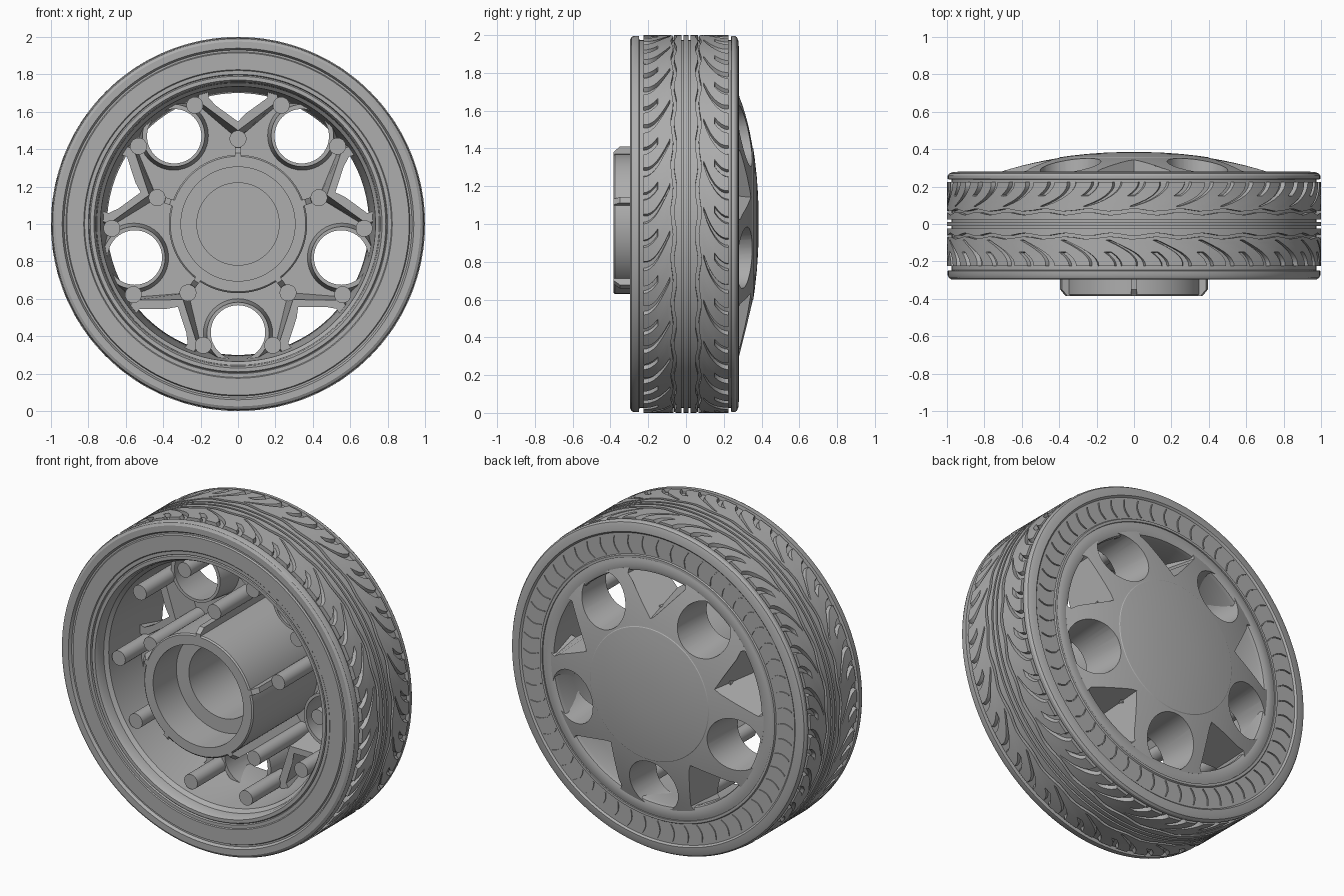
import bpy, bmesh
from math import sin, cos, pi, radians

if "Cube" in bpy.data.objects:
    bpy.data.objects.remove(bpy.data.objects["Cube"], do_unlink=True)

grey = bpy.data.materials.new("plain grey")
grey.use_nodes = True
grey.diffuse_color = (0.42, 0.42, 0.42, 1)
grey.node_tree.nodes["Principled BSDF"].inputs["Base Color"].default_value = grey.diffuse_color
parts = []
SPOKES = [radians(90 + 72 * k) for k in range(5)]
HOLES = [a + radians(36) for a in SPOKES]


def finish(name, bm):
    bmesh.ops.remove_doubles(bm, verts=bm.verts, dist=0.0001)
    loose = [e for e in bm.edges if not e.link_faces]
    bmesh.ops.delete(bm, geom=loose, context='EDGES')
    bmesh.ops.recalc_face_normals(bm, faces=bm.faces)
    mesh = bpy.data.meshes.new(name)
    bm.to_mesh(mesh)
    bm.free()
    mesh.materials.append(grey)
    obj = bpy.data.objects.new(name, mesh)
    bpy.context.collection.objects.link(obj)
    parts.append(obj)
    return obj


def ring(name, cols, rows, point):
    """Closed surface round the axle; point(col, row) gives angle, radius, y."""
    bm = bmesh.new()
    grid = []
    for i in range(cols):
        line = []
        for j in range(rows):
            a, r, y = point(i, j)
            line.append(bm.verts.new((r * cos(a), y, 1 + r * sin(a))))
        grid.append(line)
    for i in range(cols):
        p, q = grid[i], grid[(i + 1) % cols]
        for j in range(rows):
            k = (j + 1) % rows
            bm.faces.new((p[j], p[k], q[k], q[j]))
    return finish(name, bm)


def lathe(name, profile, cols=128):
    return ring(name, cols, len(profile), lambda i, j: (2 * pi * i / cols, *profile[j]))


def loft(name, angles, sections):
    """Solid through (y, outline) sections, outline in (tangent, radius), repeated at angles."""
    bm = bmesh.new()
    for a in angles:
        loops = [[bm.verts.new((t * sin(a) + r * cos(a), y, 1 - t * cos(a) + r * sin(a)))
                  for t, r in pts] for y, pts in sections]
        n = len(loops[0])
        for lo, hi in zip(loops, loops[1:]):
            for k in range(n):
                bm.faces.new((lo[k], lo[(k + 1) % n], hi[(k + 1) % n], hi[k]))
        bm.faces.new(loops[0])
        bm.faces.new(loops[-1][::-1])
    return finish(name, bm)


def circle(t, r, rad, n=40):
    return [(t + rad * cos(2 * pi * k / n), r + rad * sin(2 * pi * k / n)) for k in range(n)]


def wedge(apex, half, corner, base):
    return [(0, apex), (half, corner), (half, base), (-half, base), (-half, corner)]


# Tyre carcass with stepped sidewalls
lathe("tyre", [
    (.79, -.26), (.80, -.285), (.82, -.285), (.825, -.29), (.915, -.29), (.92, -.28),
    (.93, -.28), (.94, -.297), (.975, -.297), (.99, -.288), (.996, -.275), (.996, -.25),
    (.975, -.247), (.975, .237), (.996, .24), (.996, .258), (.988, .27), (.97, .277),
    (.935, .28), (.925, .27), (.80, .27), (.795, .278), (.78, .278), (.77, .2)])

# Rim barrel, tapering towards the back
lathe("rim_barrel", [
    (.80, -.27), (.79, -.282), (.77, -.282), (.76, -.265), (.755, -.22), (.735, -.2),
    (.72, .1), (.70, .25), (.705, .272), (.73, .28), (.765, .275), (.80, .265)])

# Small curved ticks round the back sidewall
span = [k / 6 for k in range(7)]
edge = [(.016 * sin(pi * s), .81 + .1 * s) for s in span]
tick = edge + [(t - .006, r) for t, r in reversed(edge)]
loft("sidewall_ticks", [2 * pi * k / 56 for k in range(56)], [(.265, tick), (.276, tick)])

# Tread shoulders: swept long grooves with short notches between them
PITCHES = 25
cuts = [0, .04, .17, .21, .35, .5, .53, .63, .66, .83]
steps = [0, 0, .1, .13, .25, .37, .5, .53, .64, .76, .88, 1, 1]


def shoulder(side, shift):
    def point(i, j):
        pitch, c = divmod(i, len(cuts))
        s = steps[j]
        u = cuts[c] * (.35 + .65 * s) if c < 4 else cuts[c]
        low = (c in (1, 2) and j > 2) or (c in (6, 7) and j > 6)
        r = .965 if j in (0, len(steps) - 1) else (.978 if low else 1)
        a = 2 * pi * (pitch + u + shift) / PITCHES + .24 * (1 - s) ** 2
        wave = .007 * sin(PITCHES * a) * (1 - s) ** 4
        return a, r, side * (.074 + .151 * s + wave)
    return point


for label, side, shift in (("front", -1, 0), ("back", 1, .5)):
    ring(label + "_tread_shoulder", PITCHES * len(cuts), len(steps), shoulder(side, shift))

    # Wavy inner rib
    def rib(i, j, side=side):
        a = 2 * pi * i / 250
        wave = .007 * sin(PITCHES * a) if j in (2, 3) else 0
        return a, (.965, 1, 1, .965)[j], side * ((.024, .024, .056, .056)[j] + wave)
    ring(label + "_tread_rib", 250, 4, rib)
lathe("centre_tread_rib", [(.965, -.012), (1, -.012), (1, .012), (.965, .012)], 250)

# Domed wheel face with a faint centre cap line
def dome(r):
    return .385 - .105 * (r / .72) ** 2.2


radii = [.72, .66, .6, .54, .48, .43, .402, .398, .34, .25, .16, .08, 0]
face = lathe("wheel_face", [(r, dome(r) - (.003 if r > .4 else 0)) for r in radii]
             + [(0, .24), (.72, .24)])


def combine(obj, other, mode):
    mod = obj.modifiers.new(mode, 'BOOLEAN')
    mod.operation, mod.solver, mod.object = mode, 'EXACT', other
    bpy.context.view_layer.objects.active = obj
    bpy.ops.object.modifier_apply(modifier=mod.name)
    parts.remove(other)
    bpy.data.objects.remove(other, do_unlink=True)


# Walls behind the openings, then the round and pointed openings themselves
for a in HOLES:
    combine(face, loft("hole_wall", [a], [(.08, circle(0, .585, .167)),
                                          (.262, circle(0, .585, .188))]), 'UNION')
for a in SPOKES:
    combine(face, loft("window_wall", [a], [(.08, wedge(.50, .21, .655, .74)),
                                            (.261, wedge(.45, .24, .655, .74))]), 'UNION')
for a in HOLES:
    combine(face, loft("hole_cutter", [a], [(.0, circle(0, .58, .14)),
                                            (.42, circle(0, .58, .17))]), 'DIFFERENCE')
for a in SPOKES:
    combine(face, loft("window_cutter", [a], [(.0, wedge(.575, .145, .68, .8)),
                                              (.42, wedge(.43, .215, .655, .8))]), 'DIFFERENCE')

# Hub with stepped bore and five chamfered fins
lathe("hub", [(.305, -.385), (.362, -.385), (.37, -.377), (.37, .26), (0, .26), (0, .2),
              (.22, .2), (.22, -.16), (.305, -.16)], 96)


def slab(r):
    return [(-.016, .36), (.016, .36), (.016, r), (-.016, r)]


loft("hub_fins", SPOKES, [(-.385, slab(.38)), (-.35, slab(.41)), (.25, slab(.42))])

# Posts: one inner and two outer at each spoke
inner = circle(0, .455, .045, 32)
outer = circle(0, .675, .045, 32)
loft("inner_posts", SPOKES, [(-.23, inner), (.25, inner)])
loft("outer_posts", [a + d * radians(20) for a in SPOKES for d in (-1, 1)],
     [(-.19, outer), (.16, outer)])

# Smooth the round surfaces and keep the edges crisp
bpy.ops.object.select_all(action='DESELECT')
for obj in parts:
    obj.select_set(True)
bpy.context.view_layer.objects.active = face
bpy.ops.object.shade_smooth_by_angle(angle=radians(30))
